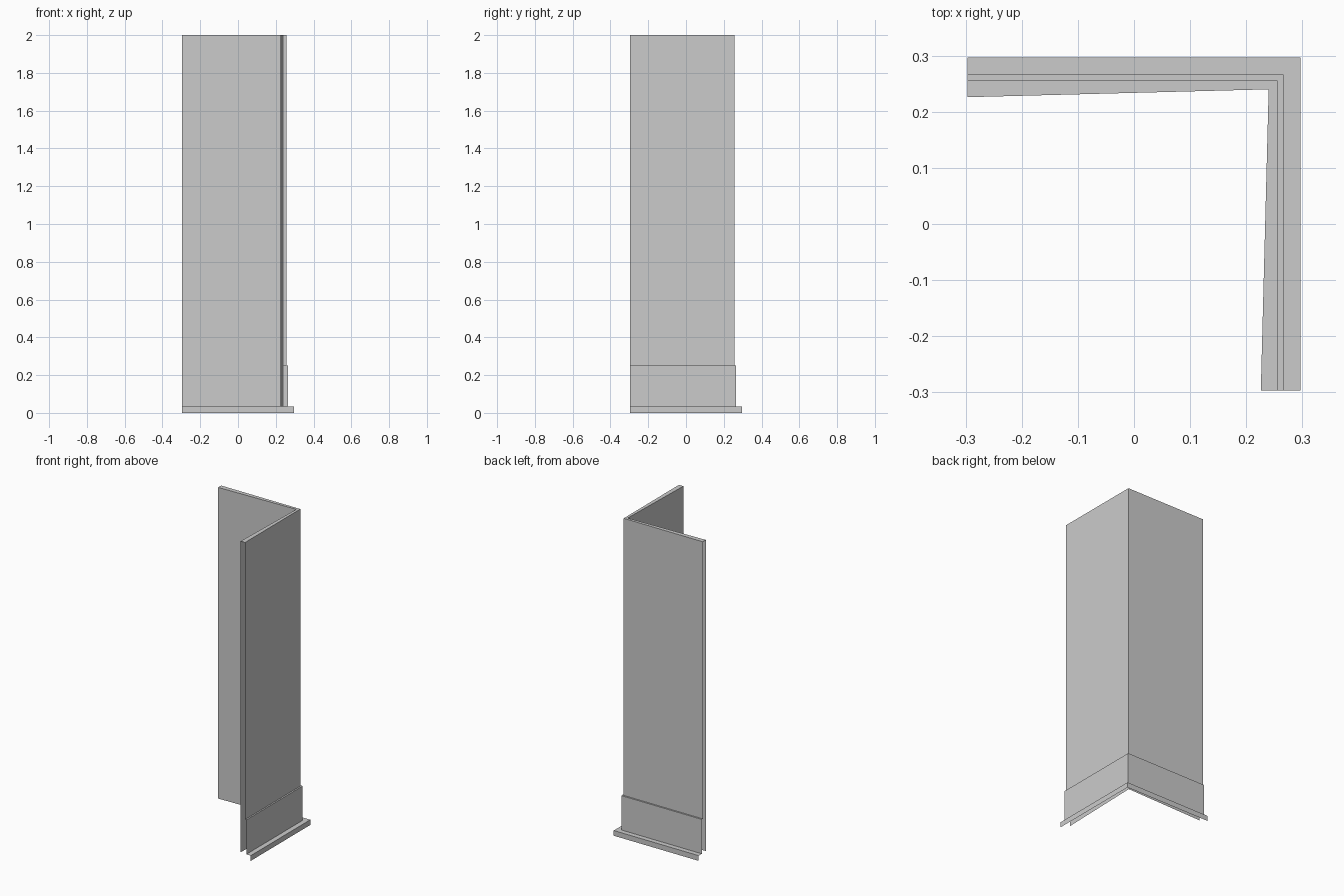
import bpy

if "Cube" in bpy.data.objects:
    bpy.data.objects.remove(bpy.data.objects["Cube"])

END = -0.297  # both wings stop here, with open ends


def corner_sheet(name, profile):
    """Sweep an open profile of (corner offset, end offset, z) round the L corner."""
    verts, faces = [], []
    for corner, end, z in profile:
        verts += [(END, end, z), (corner, corner, z), (end, END, z)]
    for i in range(len(profile) - 1):
        for j in range(2):
            a = i * 3 + j
            faces.append((a, a + 3, a + 4, a + 1))
    mesh = bpy.data.meshes.new(name)
    mesh.from_pydata(verts, [], faces)
    mesh.update()
    obj = bpy.data.objects.new(name, mesh)
    bpy.context.collection.objects.link(obj)
    return obj


# Projecting foot strip: outer face and ledge
corner_sheet("foot_strip", [(0.297, 0.297, 0), (0.297, 0.297, 0.033),
                            (0.266, 0.266, 0.033)])

# Skirting board: outer face and thin ledge
corner_sheet("skirting_board", [(0.266, 0.266, 0.033), (0.266, 0.266, 0.25),
                                (0.256, 0.257, 0.25)])

# Wall: outer face, top cap and slightly splayed inner face
corner_sheet("corner_wall", [(0.256, 0.257, 0.25), (0.256, 0.257, 2.0),
                             (0.240, 0.226, 2.0), (0.240, 0.226, 0.035)])
